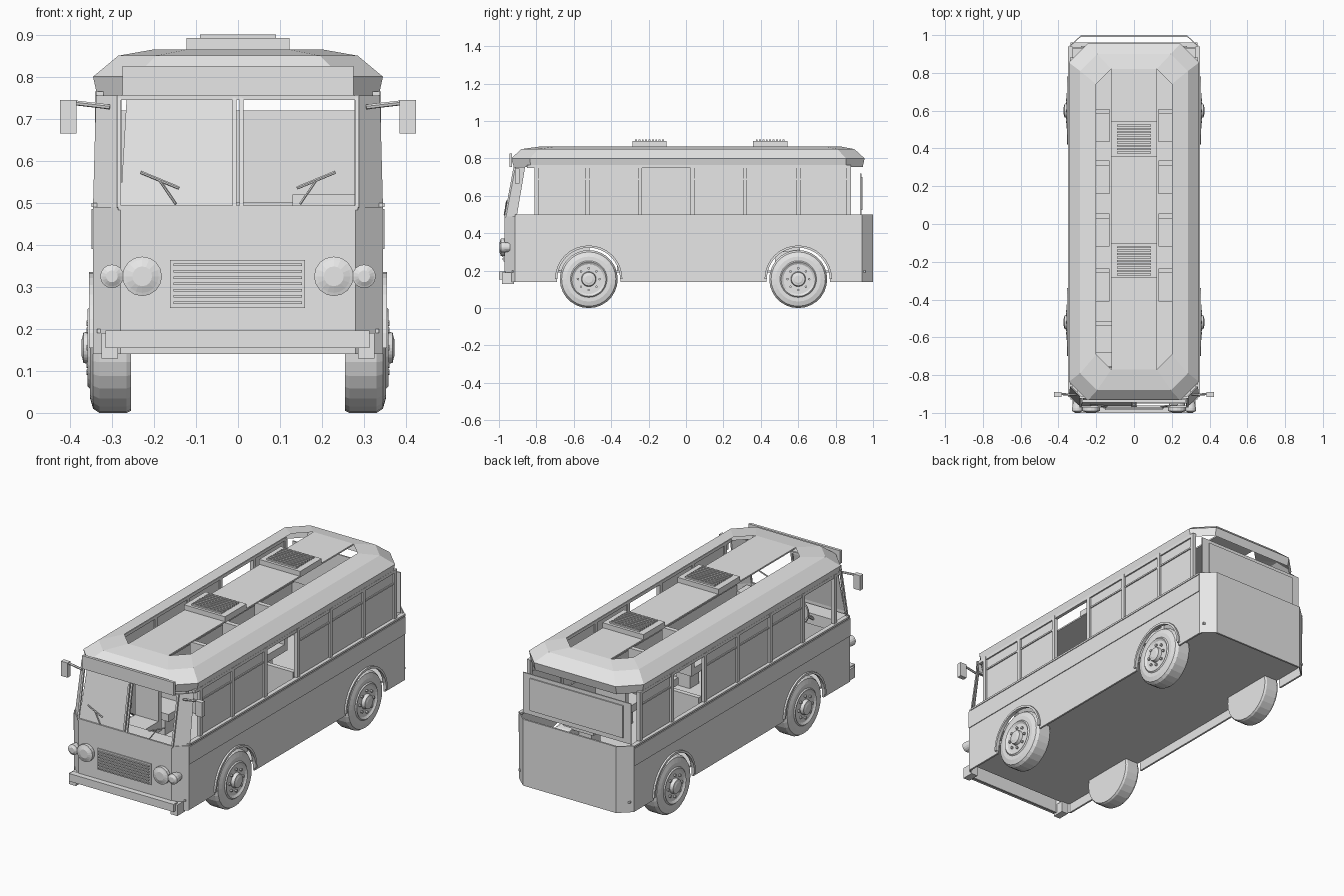
import bpy, bmesh
from math import sin, cos, pi
from mathutils import Vector

cube = bpy.data.objects.get("Cube")
if cube:
    bpy.data.objects.remove(cube, do_unlink=True)

grey = bpy.data.materials.new("plain grey")
grey.use_nodes = True
grey.diffuse_color = (0.8, 0.8, 0.8, 1)
grey.node_tree.nodes["Principled BSDF"].inputs["Base Color"].default_value = (0.8, 0.8, 0.8, 1)


def finish(name, bm):
    bmesh.ops.recalc_face_normals(bm, faces=bm.faces[:])
    mesh = bpy.data.meshes.new(name)
    bm.to_mesh(mesh)
    bm.free()
    mesh.materials.append(grey)
    ob = bpy.data.objects.new(name, mesh)
    bpy.context.collection.objects.link(ob)
    return ob


def loft(name, loops, caps=True):
    """Bridge closed loops with equal point counts."""
    bm = bmesh.new()
    rows = [[bm.verts.new(p) for p in loop] for loop in loops]
    n = len(rows[0])
    for a, b in zip(rows, rows[1:]):
        for i in range(n):
            j = (i + 1) % n
            bm.faces.new((a[i], a[j], b[j], b[i]))
    if caps:
        bm.faces.new(rows[0])
        bm.faces.new(rows[-1])
    return finish(name, bm)


def prism(name, pts, offset):
    off = Vector(offset)
    return loft(name, [pts, [Vector(p) + off for p in pts]])


def box(name, x, y, z):
    base = [(x[0], y[0], z[0]), (x[1], y[0], z[0]), (x[1], y[1], z[0]), (x[0], y[1], z[0])]
    return prism(name, base, (0, 0, z[1] - z[0]))


def rod(name, a, b, r=0.004, n=6):
    a, b = Vector(a), Vector(b)
    d = (b - a).normalized()
    u = d.orthogonal().normalized()
    w = d.cross(u)
    ring = [u * r * cos(2 * pi * i / n) + w * r * sin(2 * pi * i / n) for i in range(n)]
    return loft(name, [[p + q for q in ring] for p in (a, b)])


def turned(name, centre, axis, profile, n=24):
    """Revolve (distance, radius) pairs about an axis through centre."""
    d = Vector(axis)
    u = Vector((0, 0, 1))
    w = d.cross(u)
    return loft(name, [[Vector(centre) + d * t + u * r * cos(2 * pi * i / n) + w * r * sin(2 * pi * i / n)
                        for i in range(n)] for t, r in profile])


def arc(x, yc, r, n=16):
    """Arch points over a wheel, front to back."""
    return [(x, yc - r * cos(pi * i / n), 0.155 + r * sin(pi * i / n)) for i in range(n + 1)]


AXLES = (-0.52, 0.6)
PILLARS = (-0.8, -0.525, -0.245, 0.035, 0.315, 0.6, 0.87)
LOW, BELT, EAVE = 0.14, 0.5, 0.755
OPEN_BAYS = {1: (2,), -1: (0, 4)}

# Lower body: front, rear and floor
box("front_panel", (-0.28, 0.28), (-0.97, -0.96), (LOW, 0.49))
box("rear_panel", (-0.28, 0.28), (0.99, 1.0), (LOW, BELT))
box("floor", (-0.335, 0.335), (-0.93, 0.96), (0.19, 0.2))
box("dashboard", (-0.3, 0.3), (-0.95, -0.86), (0.42, 0.48))

for s, side in ((1, "left"), (-1, "right")):
    X = 0.345 * s
    # Side wall with wheel arches
    outline = [(X, -0.915, BELT), (X, -0.915, LOW)]
    for yc in AXLES:
        outline += [(X, yc - 0.17, LOW)] + arc(X, yc, 0.17) + [(X, yc + 0.17, LOW)]
    outline += [(X, 0.94, LOW), (X, 0.94, BELT)]
    prism(side + "_wall", outline, (-0.01 * s, 0, 0))
    box(side + "_belt", (X, X + 0.004 * s), (-0.915, 0.94), (0.39, 0.485))
    box(side + "_sill", (X - 0.02 * s, X + 0.004 * s), (-0.9, 0.94), (0.49, BELT))
    # Chamfered corners
    for end, ya, yb, top in (("front", -0.915, -0.97, 0.49), ("rear", 0.94, 1.0, BELT)):
        prism(f"{side}_{end}_corner",
              [(X, ya, LOW), (0.28 * s, yb, LOW), (0.28 * s, yb, top), (X, ya, top)], (-0.008 * s, 0, 0))
    prism(side + "_windscreen_post", [(0.285 * s, -0.965, 0.49), (X, -0.905, 0.49),
                                      (0.338 * s, -0.86, EAVE), (0.285 * s, -0.915, EAVE)], (-0.008 * s, 0, 0))
    # Side windows
    for y in PILLARS:
        box(side + "_pillar", (0.32 * s, 0.34 * s), (y - 0.011, y + 0.011), (BELT, 0.765))
    box(side + "_top_rail", (0.32 * s, 0.338 * s), (-0.85, 0.88), (0.748, 0.765))
    for i, (a, b) in enumerate(zip(PILLARS, PILLARS[1:])):
        if i not in OPEN_BAYS[s]:
            box(side + "_window", (0.326 * s, 0.33 * s), (a, b), (BELT, EAVE))
            box(side + "_window_bar", (0.324 * s, 0.336 * s), (a, b), (0.686, 0.694))
    # Wheels, arch lips and hub bolts
    for yc in AXLES:
        prism(side + "_arch_lip", arc(X, yc, 0.168) + arc(X, yc, 0.18)[::-1], (0.01 * s, 0, 0))
        hub = (0, yc, 0.155)
        turned(side + "_wheel", hub, (s, 0, 0),
               [(0.255, 0.15), (0.265, 0.155), (0.33, 0.155), (0.345, 0.145), (0.352, 0.12),
                (0.352, 0.098), (0.358, 0.092), (0.35, 0.08), (0.35, 0.04), (0.368, 0.036),
                (0.37, 0.026), (0.372, 0.02)], 28)
        for k in range(8):
            t = 2 * pi * k / 8
            y, z = yc + 0.058 * cos(t), 0.155 + 0.058 * sin(t)
            rod(side + "_wheel_bolt", (0.345 * s, y, z), (0.36 * s, y, z), 0.007)
    # Lamps
    for lamp, x, r in (("headlamp", 0.228, 0.047), ("side_lamp", 0.3, 0.028)):
        turned(f"{side}_{lamp}", (x * s, -0.94, 0.325), (0, -1, 0),
               [(0, r * 0.8), (0.035, r), (0.05, r), (0.052, r * 0.84), (0.058, r * 0.5)], 16)
    # Mirrors and wipers
    box(side + "_mirror", (0.384 * s, 0.424 * s), (-0.915, -0.89), (0.665, 0.745))
    rod(side + "_mirror_arm", (0.305 * s, -0.905, 0.728), (0.39 * s, -0.9, 0.738), 0.006)
    rod(side + "_wiper_blade", (0.14 * s, -0.965, 0.535), (0.232 * s, -0.958, 0.573))
    rod(side + "_wiper_arm", (0.148 * s, -0.972, 0.497), (0.186 * s, -0.962, 0.553), 0.003)
    box(side + "_bumper_end", (0.285 * s, 0.325 * s), (-0.985, -0.92), (0.13, 0.19))
    # Windscreen frame
    for x in (0.008, 0.283):
        rod(side + "_windscreen_bar", (x * s, -0.966, 0.488), (x * s, -0.917, EAVE), 0.007, 4)
    # Seats
    for y in (-0.26, 0.03, 0.31, 0.585):
        box(side + "_seat", (0.13 * s, 0.31 * s), (y - 0.15, y), (0.3, 0.34))
        box(side + "_seat_base", (0.18 * s, 0.26 * s), (y - 0.11, y - 0.03), (0.2, 0.3))
        box(side + "_seat_back", (0.13 * s, 0.31 * s), (y, y + 0.025), (0.3, 0.52))

# Windscreen: one glazed half, the other open
for z, y in ((0.488, -0.966), (0.75, -0.918)):
    rod("windscreen_rail", (-0.285, y, z), (0.285, y, z), 0.007, 4)
prism("windscreen_pane", [(-0.28, -0.964, 0.49), (-0.008, -0.964, 0.49),
                          (-0.008, -0.917, 0.75), (-0.265, -0.917, 0.75)], (0, 0.004, 0))

# Rear window panel
box("rear_window", (-0.325, 0.325), (0.93, 0.937), (BELT, 0.72))
box("rear_window_pane", (-0.28, 0.28), (0.937, 0.943), (0.525, 0.7))


# Roof: stacked chamfered outlines with a centre panel between open slots
def outline(w, front, back, c, z):
    return [(w - c, front, z), (w, front + c, z), (w, back - c, z), (w - c, back, z),
            (c - w, back, z), (-w, back - c, z), (-w, front + c, z), (c - w, front, z)]


loft("roof_shell", [outline(0.335, -0.92, 0.945, 0.09, EAVE), outline(0.345, -0.935, 0.955, 0.1, 0.8),
                    outline(0.285, -0.88, 0.9, 0.09, 0.85), outline(0.2, -0.77, 0.82, 0.08, 0.865)], caps=False)
box("roof_centre_panel", (-0.12, 0.12), (-0.77, 0.82), (0.857, 0.865))
box("front_brow", (-0.275, 0.275), (-0.945, -0.93), (EAVE, 0.826))

# Roof ventilators
for y in (-0.195, 0.45):
    box("roof_vent", (-0.123, 0.123), (y - 0.092, y + 0.092), (0.86, 0.892))
    for k in range(9):
        yy = y + (k - 4) * 0.018
        box("roof_vent_slat", (-0.09, 0.09), (yy - 0.005, yy + 0.005), (0.89, 0.9))

# Grille and bumper
box("grille_plate", (-0.162, 0.16), (-0.976, -0.968), (0.25, 0.364))
for k in range(7):
    z = 0.262 + k * 0.015
    box("grille_slat", (-0.153, 0.152), (-0.984, -0.974), (z - 0.003, z + 0.003))
box("bumper", (-0.315, 0.313), (-1.0, -0.965), (0.154, 0.196))

# Driver's controls
turned("steering_wheel", (-0.16, -0.76, 0.53), Vector((0, 0.8, 0.6)).normalized(),
       [(0, 0.062), (0.008, 0.062), (0.008, 0.052), (0, 0.052), (0, 0.02)], 16)
rod("steering_column", (-0.16, -0.765, 0.525), (-0.16, -0.88, 0.44), 0.008)
box("driver_seat", (-0.24, -0.1), (-0.68, -0.54), (0.2, 0.36))
box("driver_seat_back", (-0.24, -0.1), (-0.54, -0.515), (0.3, 0.54))
